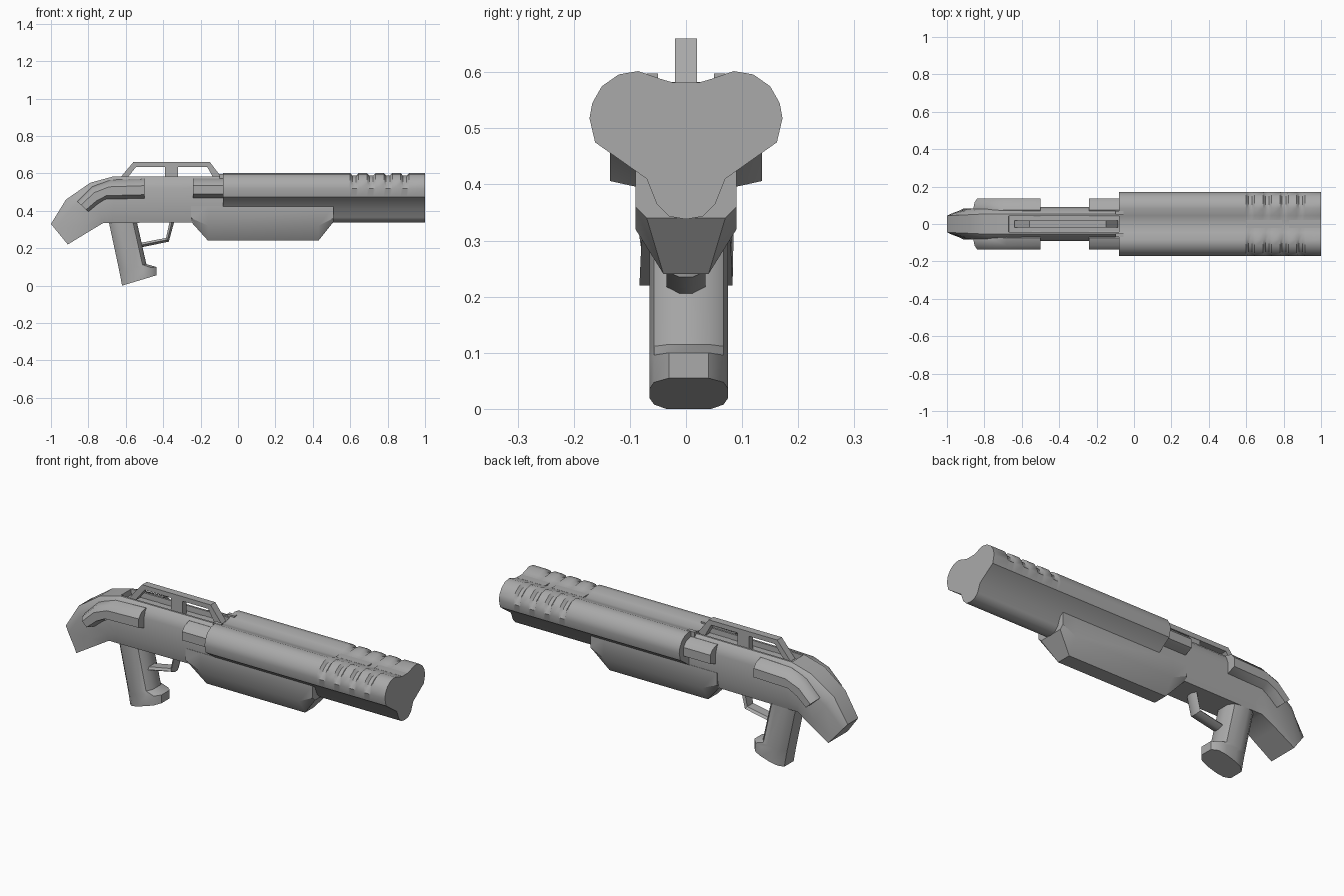
import bpy, bmesh, math
from mathutils import Vector

cube = bpy.data.objects.get("Cube")
if cube:
    bpy.data.objects.remove(cube, do_unlink=True)

grey = bpy.data.materials.new("plain grey")
grey.diffuse_color = (0.4, 0.4, 0.4, 1)
grey.use_nodes = True
grey.node_tree.nodes["Principled BSDF"].inputs["Base Color"].default_value = (0.4, 0.4, 0.4, 1)


def loft(name, sections, angle=38):
    """Skin symmetric sections; each is (top xz, bottom xz, [(t, half width)])."""
    bm = bmesh.new()
    rings = []
    for a, b, prof in sections:
        a, b = Vector(a), Vector(b)
        half = [(a.lerp(b, t), w) for t, w in prof]
        pts = [(p.x, w, p.y) for p, w in half]
        pts += [(p.x, -w, p.y) for p, w in reversed(half) if w > 0]
        rings.append([bm.verts.new(p) for p in pts])
    n = len(rings[0])
    for r, s in zip(rings, rings[1:]):
        for i in range(n):
            j = (i + 1) % n
            bm.faces.new((r[i], r[j], s[j], s[i]))
    bm.faces.new(rings[0])
    bm.faces.new(rings[-1])
    bmesh.ops.recalc_face_normals(bm, faces=bm.faces)
    me = bpy.data.meshes.new(name)
    bm.to_mesh(me)
    bm.free()
    ob = bpy.data.objects.new(name, me)
    bpy.context.collection.objects.link(ob)
    me.materials.append(grey)
    bpy.ops.object.select_all(action='DESELECT')
    ob.select_set(True)
    bpy.context.view_layer.objects.active = ob
    bpy.ops.object.shade_smooth_by_angle(angle=math.radians(angle))
    return ob


def block(name, x0, x1, z0, z1, w):
    return loft(name, [((x, z1), (x, z0), [(0, w), (1, w)]) for x in (x0, x1)])


# Twin barrel: heart-shaped section, with shallow notches in the top near the muzzle
HEART = [(0.0, 0.575), (0.045, 0.588), (0.085, 0.602), (0.12, 0.596), (0.15, 0.575),
         (0.167, 0.545), (0.172, 0.518), (0.162, 0.475), (0.07, 0.41),
         (0.052, 0.365), (0.03, 0.343), (0.0, 0.338)]


def heart(x, cut):
    prof = []
    for i, (y, z) in enumerate(HEART):
        if i in (2, 3, 4, 5):
            z -= cut
            y -= cut * 0.4
        prof.append((1 - z, y))
    return ((x, 1), (x, 0), prof)


barrel = [heart(-0.08, 0), heart(0.59, 0)]
for x in (0.60, 0.69, 0.78, 0.87):
    barrel += [heart(x, 0), heart(x + 0.012, 0.014), heart(x + 0.032, 0.014), heart(x + 0.045, 0)]
barrel.append(heart(1.0, 0))
loft("twin_barrel", barrel)

# Sight strips in the valley between the barrels
for label, x0, x1 in (("rear", 0.6, 0.79), ("front", 0.83, 1.0)):
    block("sight_strip_" + label, x0, x1, 0.558, 0.582, 0.022)


# Pump grip under the barrel
def pump(x, mid, low, w):
    return ((x, 0.425), (x, low), [(0, 0.09), ((0.425 - mid) / (0.425 - low), 0.09), (1, w)])


loft("pump_grip", [pump(-0.25, 0.36, 0.34, 0.07), pump(-0.16, 0.32, 0.24, 0.04),
                   pump(0.43, 0.32, 0.24, 0.04), pump(0.51, 0.36, 0.34, 0.07)])


# Receiver and drooping stock, with a slot along the top of the receiver
def body(top, bottom, w, wb, groove=0.0):
    return (top, bottom, [(groove, 0), (groove, 0.042), (0, 0.043), (0, max(w * 0.6, 0.045)),
                          (0.1, w * 0.87), (0.25, w), (0.8, (w + wb) / 2 + 0.005), (1, wb)])


loft("receiver_and_stock", [
    body((-0.07, 0.585), (-0.07, 0.34), 0.09, 0.075, 0.12),
    body((-0.668, 0.583), (-0.668, 0.335), 0.09, 0.075, 0.12),
    body((-0.67, 0.583), (-0.67, 0.335), 0.09, 0.075),
    body((-0.79, 0.55), (-0.72, 0.335), 0.09, 0.075),
    body((-0.92, 0.46), (-0.80, 0.287), 0.08, 0.08),
    body((-1.0, 0.33), (-0.91, 0.22), 0.055, 0.083)])

# Side pads on the stock and the receiver front
PAD = [(0.35, 0), (0, 0.075), (0.12, 0.115), (0.35, 0.135), (0.8, 0.135), (1, 0.085)]
loft("cheek_pads", [((-0.5, 0.572), (-0.5, 0.465), PAD), ((-0.68, 0.565), (-0.71, 0.46), PAD),
                    ((-0.78, 0.53), (-0.75, 0.435), PAD), ((-0.86, 0.45), (-0.80, 0.395), PAD)])
loft("receiver_side_blocks", [((x, 0.572), (x, 0.468), PAD) for x in (-0.24, -0.07)])

# Carrying handle: outer and inner outline skinned together, plus a post
BAR = [(0, 0.02), (1, 0.02)]
loft("carry_handle", [((-0.64, 0.565), (-0.60, 0.565), BAR), ((-0.56, 0.66), (-0.545, 0.635), BAR),
                      ((-0.15, 0.66), (-0.165, 0.635), BAR), ((-0.085, 0.575), (-0.125, 0.565), BAR)], 25)
block("handle_post", -0.39, -0.32, 0.55, 0.645, 0.018)

# Small lugs where the receiver meets the barrel
for label, side in (("left", 1), ("right", -1)):
    lug = block("lug_" + label, -0.10, -0.055, 0.57, 0.598, 0.01)
    lug.location.y = side * 0.06

# Pistol grip with flared foot
GRIP = [(0, 0.04), (0.14, 0.062), (0.35, 0.07), (0.65, 0.07), (0.86, 0.062), (1, 0.035)]
grip = loft("pistol_grip", [((-0.695, 0.36), (-0.545, 0.36), GRIP), ((-0.637, 0.09), (-0.49, 0.115), GRIP),
                            ((-0.633, 0.07), (-0.437, 0.10), GRIP), ((-0.62, 0.0), (-0.437, 0.055), GRIP)])
grip.location.y = 0.005

# Trigger guard
GUARD = [(0, 0.025), (0.5, 0.035), (1, 0.012)]
loft("trigger_guard", [((-0.54, 0.225), (-0.53, 0.202), GUARD), ((-0.385, 0.255), (-0.37, 0.235), GUARD),
                       ((-0.365, 0.345), (-0.34, 0.345), GUARD)], 30)
